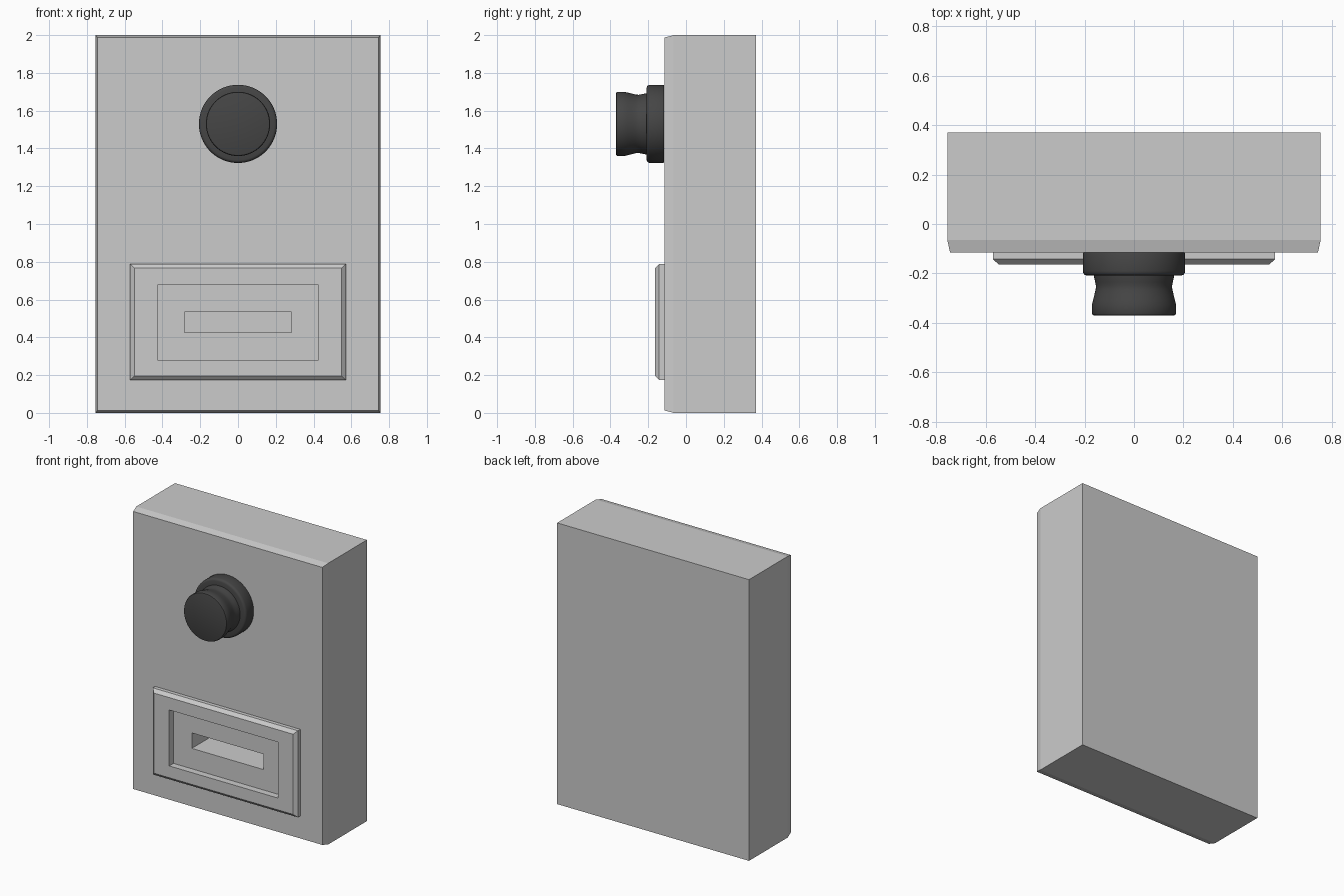
import bpy, bmesh, math

if "Cube" in bpy.data.objects:
    bpy.data.objects.remove(bpy.data.objects["Cube"])


def rect_loft(name, rects, closed=False):
    """Bridge rectangles (half width, z low, z high, y); cap the ends or close into a ring."""
    bm = bmesh.new()
    rings = [[bm.verts.new(p) for p in ((-w, y, a), (w, y, a), (w, y, b), (-w, y, b))]
             for w, a, b, y in rects]
    pairs = list(zip(rings, rings[1:]))
    if closed:
        pairs.append((rings[-1], rings[0]))
    else:
        bm.faces.new(rings[0])
        bm.faces.new(rings[-1])
    for r, s in pairs:
        for i in range(4):
            j = (i + 1) % 4
            bm.faces.new((r[i], r[j], s[j], s[i]))
    return finish(name, bm)


def lathe_y(name, profile, z, segments=64):
    """Revolve (radius, y) points about a y axis line at height z."""
    bm = bmesh.new()
    rings = []
    for rad, y in profile:
        rings.append([bm.verts.new((rad * math.cos(t), y, z + rad * math.sin(t)))
                      for t in (2 * math.pi * k / segments for k in range(segments))])
    bm.faces.new(rings[0])
    bm.faces.new(rings[-1])
    for r, s in zip(rings, rings[1:]):
        for i in range(segments):
            j = (i + 1) % segments
            bm.faces.new((r[i], r[j], s[j], s[i]))
    return finish(name, bm)


def finish(name, bm):
    bmesh.ops.recalc_face_normals(bm, faces=bm.faces)
    mesh = bpy.data.meshes.new(name)
    bm.to_mesh(mesh)
    bm.free()
    obj = bpy.data.objects.new(name, mesh)
    bpy.context.collection.objects.link(obj)
    return obj


# Door body: chamfered front with a deep slot sunk into it
rect_loft("door_body", [
    (0.755, 0, 2, 0.37), (0.755, 0, 2, -0.065), (0.744, 0.013, 1.987, -0.115),
    (0.283, 0.425, 0.535, -0.115), (0.283, 0.425, 0.535, 0.15)])

# Raised frame around the slot
rect_loft("slot_frame", [
    (0.571, 0.173, 0.789, -0.112), (0.571, 0.173, 0.789, -0.142),
    (0.548, 0.196, 0.766, -0.163), (0.427, 0.28, 0.678, -0.163),
    (0.427, 0.28, 0.678, -0.112)], closed=True)

# Dark knob: rounded collar, waisted neck and grip
dark = bpy.data.materials.new("dark_plastic")
dark.diffuse_color = (0.06, 0.06, 0.06, 1)
dark.use_nodes = True
dark.node_tree.nodes["Principled BSDF"].inputs["Base Color"].default_value = dark.diffuse_color
collar = lathe_y("knob_collar", [
    (0.205, -0.116), (0.207, -0.121), (0.207, -0.19), (0.205, -0.199),
    (0.2, -0.205), (0.192, -0.208), (0.15, -0.208)], 1.53)
grip = lathe_y("knob_grip", [
    (0.163, -0.2), (0.162, -0.212), (0.157, -0.235), (0.154, -0.25), (0.155, -0.265),
    (0.16, -0.285), (0.166, -0.31), (0.17, -0.327), (0.17, -0.362), (0.167, -0.368),
    (0.162, -0.37)], 1.53)
for part in (collar, grip):
    part.data.materials.append(dark)
    bpy.ops.object.select_all(action='DESELECT')
    part.select_set(True)
    bpy.context.view_layer.objects.active = part
    bpy.ops.object.shade_smooth_by_angle(angle=math.radians(35))
